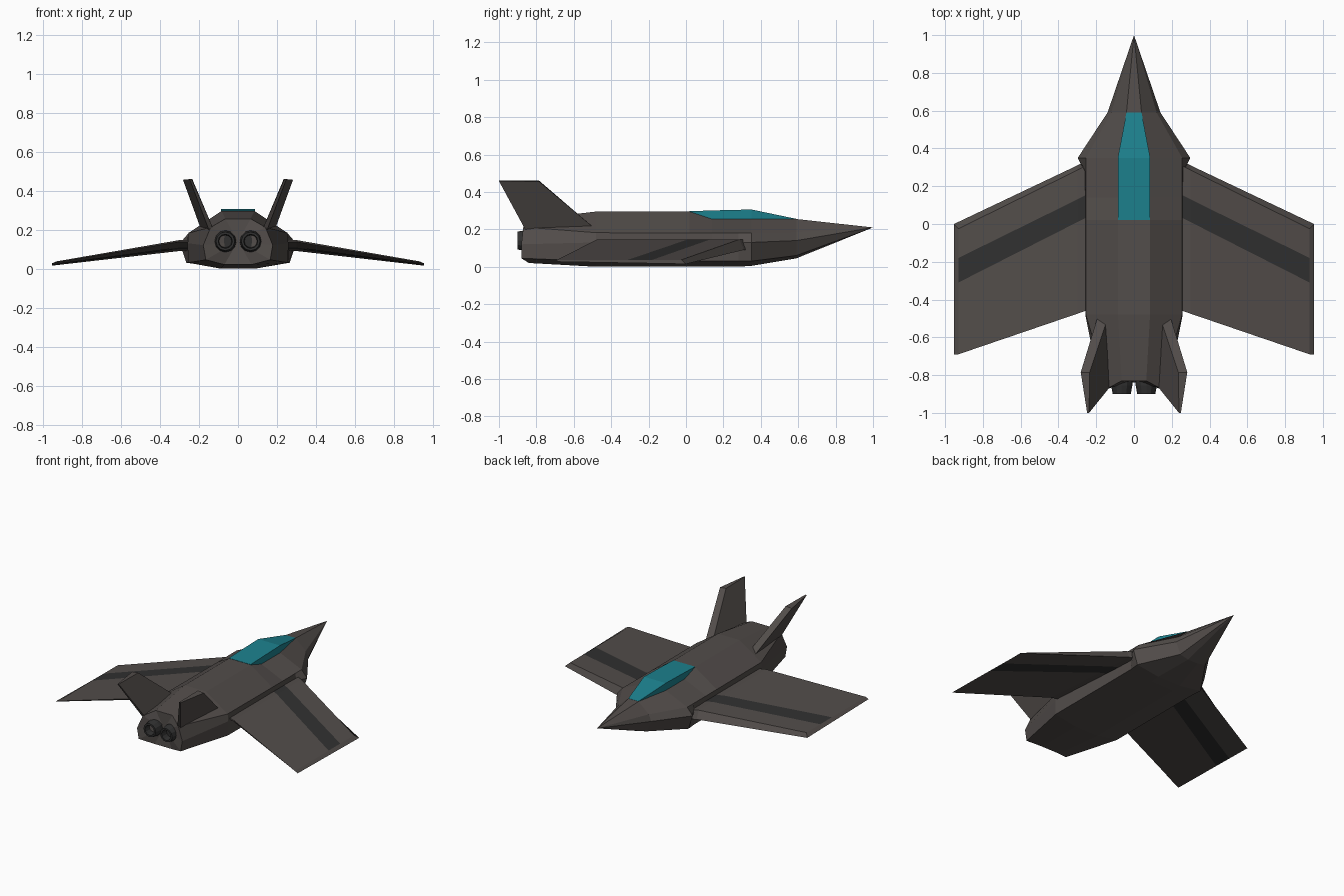
import bpy, bmesh, math

if "Cube" in bpy.data.objects:
    bpy.data.objects.remove(bpy.data.objects["Cube"])


def paint(name, rgb):
    m = bpy.data.materials.new(name)
    m.diffuse_color = (*rgb, 1)
    m.use_nodes = True
    m.node_tree.nodes["Principled BSDF"].inputs["Base Color"].default_value = m.diffuse_color
    return m


HULL = paint("hull", (0.085, 0.074, 0.069))
DARK = paint("dark", (0.03, 0.03, 0.03))
GLASS = paint("glass", (0.012, 0.22, 0.27))


def loft(name, rings, mats, stripes=(), caps=True, mirror=False, tip=None, tail=None):
    """Skin a list of equal-length rings; optional apex points close the ends."""
    bm = bmesh.new()
    vs = [[bm.verts.new(p) for p in r] for r in rings]
    n = len(rings[0])
    for a, b in zip(vs, vs[1:]):
        for i in range(n):
            j = (i + 1) % n
            f = bm.faces.new((a[i], a[j], b[j], b[i]))
            f.material_index = 1 if i in stripes else 0
    for ring, apex in ((vs[0], tip), (vs[-1], tail)):
        if apex:
            c = bm.verts.new(apex)
            for i in range(n):
                bm.faces.new((ring[i], ring[(i + 1) % n], c))
        elif caps:
            bm.faces.new(ring)
    bmesh.ops.recalc_face_normals(bm, faces=bm.faces)
    me = bpy.data.meshes.new(name)
    bm.to_mesh(me)
    bm.free()
    for m in mats:
        me.materials.append(m)
    ob = bpy.data.objects.new(name, me)
    bpy.context.collection.objects.link(ob)
    if mirror:
        ob.modifiers.new("mirror", 'MIRROR').use_mirror_merge = False
    return ob


def symmetric(half):
    return half + [(-x, y, z) for x, y, z in reversed(half)]


def station(y, *xz):
    return symmetric([(x, y, z) for x, z in xz])


# Fuselage: faceted cross-sections from nose to tail, flared at the intakes
body = [
    station(0.59, (.04, .255), (.12, .185), (.14, .14), (.105, .06), (.04, .045)),
    station(0.35, (.085, .255), (.255, .18), (.298, .13), (.265, .03), (.09, .005)),
    station(0.28, (.085, .255), (.255, .18), (.262, .13), (.258, .03), (.09, 0)),
    station(0.14, (.085, .255), (.255, .18), (.258, .13), (.257, .03), (.09, 0)),
    station(0.02, (.085, .295), (.255, .18), (.258, .13), (.257, .03), (.09, 0)),
    station(-0.48, (.085, .295), (.255, .182), (.258, .13), (.257, .03), (.09, 0)),
    symmetric([(.065, -.83, .255), (.14, -.87, .212), (.178, -.88, .12),
               (.165, -.88, .045), (.07, -.84, .02)]),
]
loft("fuselage", body, [HULL], tip=(0, 1, .21), tail=(0, -.83, .14))

# Canopy: glass block sunk into the spine
canopy = [[(x, y, t), (x, y, .245), (-x, y, .245), (-x, y, t)]
          for x, y, t in ((.04, .59, .256), (.086, .35, .306),
                          (.086, .14, .301), (.086, .02, .297))]
loft("canopy", canopy, [GLASS])


# Wings: thin swept sections carrying a dark stripe above and below
def wing_section(x, lead, s1, s2, trail, top, bottom, out=0):
    edge = top - .01
    low = lambda y: edge + (bottom - edge) * (y - trail) / (lead - trail)
    return [(x, lead - .025, top), (x, s1, top), (x, s2, top), (x, trail, top),
            (x + out, trail, edge), (x + out, s2, low(s2)),
            (x + out, s1, low(s1)), (x + out, lead, bottom)]


wing = [
    wing_section(.20, .36, .18, .06, -.44, .146, .09),
    wing_section(.30, .31, .13, .01, -.475, .146, .09),
    wing_section(.93, 0, -.18, -.31, -.69, .037, .015, .023),
]
loft("wing", wing, [HULL, DARK], stripes=(1, 5), mirror=True)

# Tail fins: canted outward, thick leading edge and thin trailing edge
fin = [
    [(.14, -.50, .215), (.195, -.50, .215), (.15, -.86, .2), (.125, -.86, .2)],
    [(.235, -.785, .46), (.282, -.785, .455), (.248, -1, .458), (.238, -1, .46)],
]
loft("tail_fin", fin, [HULL], mirror=True)


# Engine nozzles: hollow, slightly tapered tubes
def circle(r, y, n=12):
    return [(.065 + r * math.cos(2 * math.pi * i / n), y,
             .14 + r * math.sin(2 * math.pi * i / n)) for i in range(n)]


nozzle = [circle(.056, -.80), circle(.056, -.855), circle(.048, -.90),
          circle(.036, -.90), circle(.032, -.85)]
loft("engine_nozzle", nozzle, [DARK], mirror=True)
